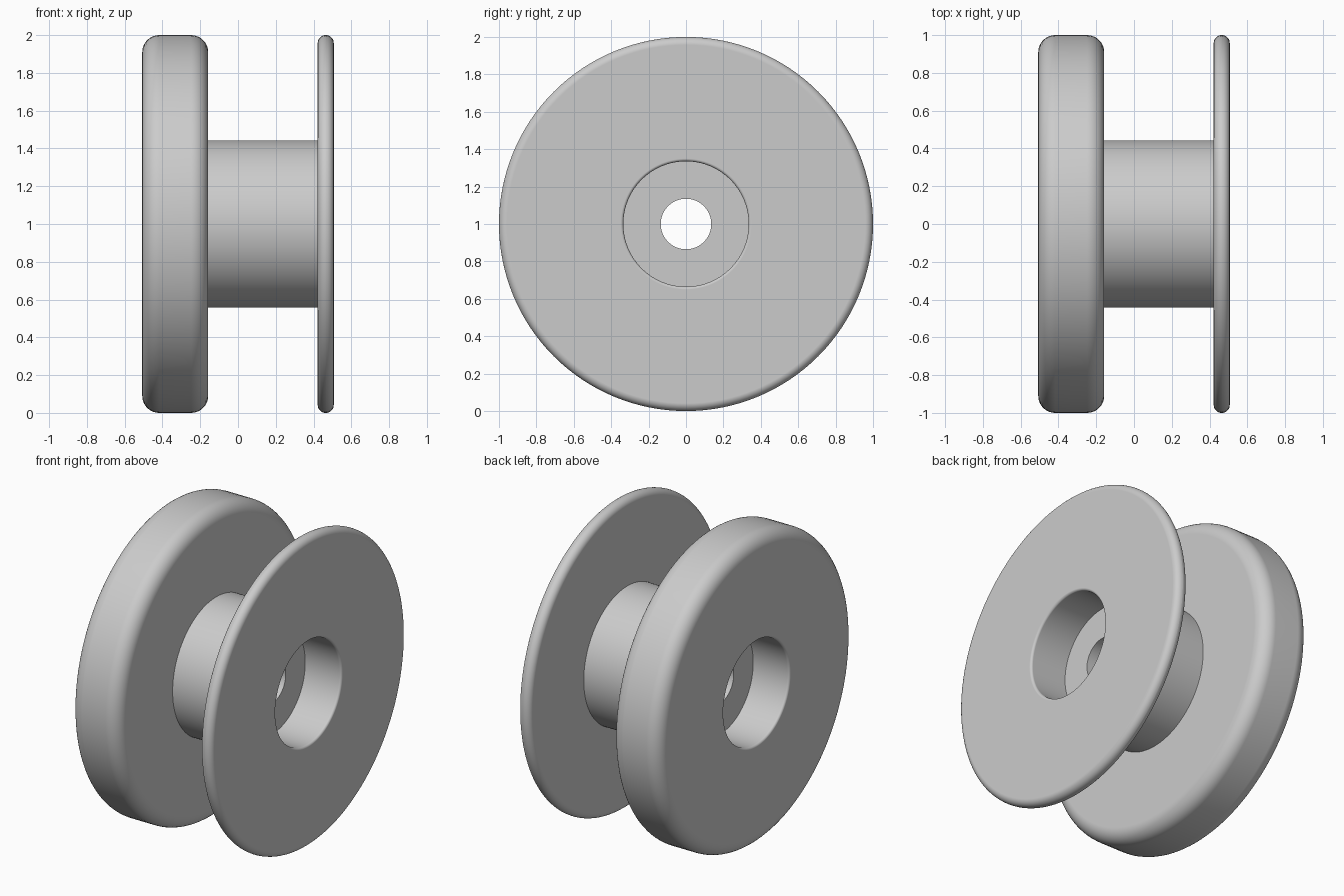
import bpy
import bmesh
import math
from mathutils import Vector

cube = bpy.data.objects.get("Cube")
if cube:
    bpy.data.objects.remove(cube, do_unlink=True)

SEGMENTS = 128
HALF_WIDTH = 0.507
BORE, RECESS, HUB, RIM = 0.135, 0.335, 0.443, 1.0
RECESS_DEPTH = 0.26
THICK_INNER, THIN_INNER = -0.158, 0.422
THICK_ROUND, LIP_ROUND = 0.09, 0.015
THIN_ROUND = (HALF_WIDTH - THIN_INNER) / 2 - 0.0005

grey = bpy.data.materials.new("light grey")
grey.use_nodes = True
grey.diffuse_color = (0.6, 0.6, 0.6, 1)
grey.node_tree.nodes["Principled BSDF"].inputs["Base Color"].default_value = (0.6, 0.6, 0.6, 1)


def rounded(corners, steps=9):
    """Closed (x, radius) outline with right-angled corners filleted."""
    points = []
    for i, (x, r, fillet) in enumerate(corners):
        corner = Vector((x, r))
        if not fillet:
            points.append(corner)
            continue
        before = (Vector(corners[i - 1][:2]) - corner).normalized()
        after = (Vector(corners[(i + 1) % len(corners)][:2]) - corner).normalized()
        centre = corner + (before + after) * fillet
        for k in range(steps + 1):
            a = math.pi / 2 * k / steps
            points.append(centre - fillet * (after * math.cos(a) + before * math.sin(a)))
    return points


def lathe(name, outline):
    """Turn a closed outline about the x axis into a solid."""
    bm = bmesh.new()
    verts = [bm.verts.new((p.x, 0, p.y)) for p in outline]
    edges = [bm.edges.new((verts[i - 1], v)) for i, v in enumerate(verts)]
    bmesh.ops.spin(bm, geom=verts + edges, cent=(0, 0, 0), axis=(1, 0, 0),
                   angle=2 * math.pi, steps=SEGMENTS)
    bmesh.ops.remove_doubles(bm, verts=bm.verts[:], dist=0.0001)
    bmesh.ops.recalc_face_normals(bm, faces=bm.faces[:])
    mesh = bpy.data.meshes.new(name)
    bm.to_mesh(mesh)
    bm.free()
    obj = bpy.data.objects.new(name, mesh)
    bpy.context.collection.objects.link(obj)
    obj.location.z = RIM
    mesh.materials.append(grey)
    bpy.ops.object.select_all(action="DESELECT")
    obj.select_set(True)
    bpy.context.view_layer.objects.active = obj
    bpy.ops.object.shade_smooth_by_angle(angle=math.radians(30))
    # Keep the broad flat faces flat beside their rounded edges
    weighted = obj.modifiers.new("flat faces", "WEIGHTED_NORMAL")
    weighted.keep_sharp = True
    return obj


# Thick flange on the right
thick_flange = [
    (-HALF_WIDTH, RECESS, LIP_ROUND),
    (-HALF_WIDTH, RIM, THICK_ROUND),
    (THICK_INNER, RIM, THICK_ROUND),
]
# Hub between the flanges
hub = [(THICK_INNER, HUB, 0), (THIN_INNER, HUB, 0)]
# Thin flange on the left
thin_flange = [
    (THIN_INNER, RIM, THIN_ROUND),
    (HALF_WIDTH, RIM, THIN_ROUND),
    (HALF_WIDTH, RECESS, LIP_ROUND),
]
# Bearing recesses at both ends, joined by the axle bore
floor = HALF_WIDTH - RECESS_DEPTH
bore = [(floor, RECESS, 0), (floor, BORE, 0), (-floor, BORE, 0), (-floor, RECESS, 0)]

lathe("flanged_roller", rounded(thick_flange + hub + thin_flange + bore))
